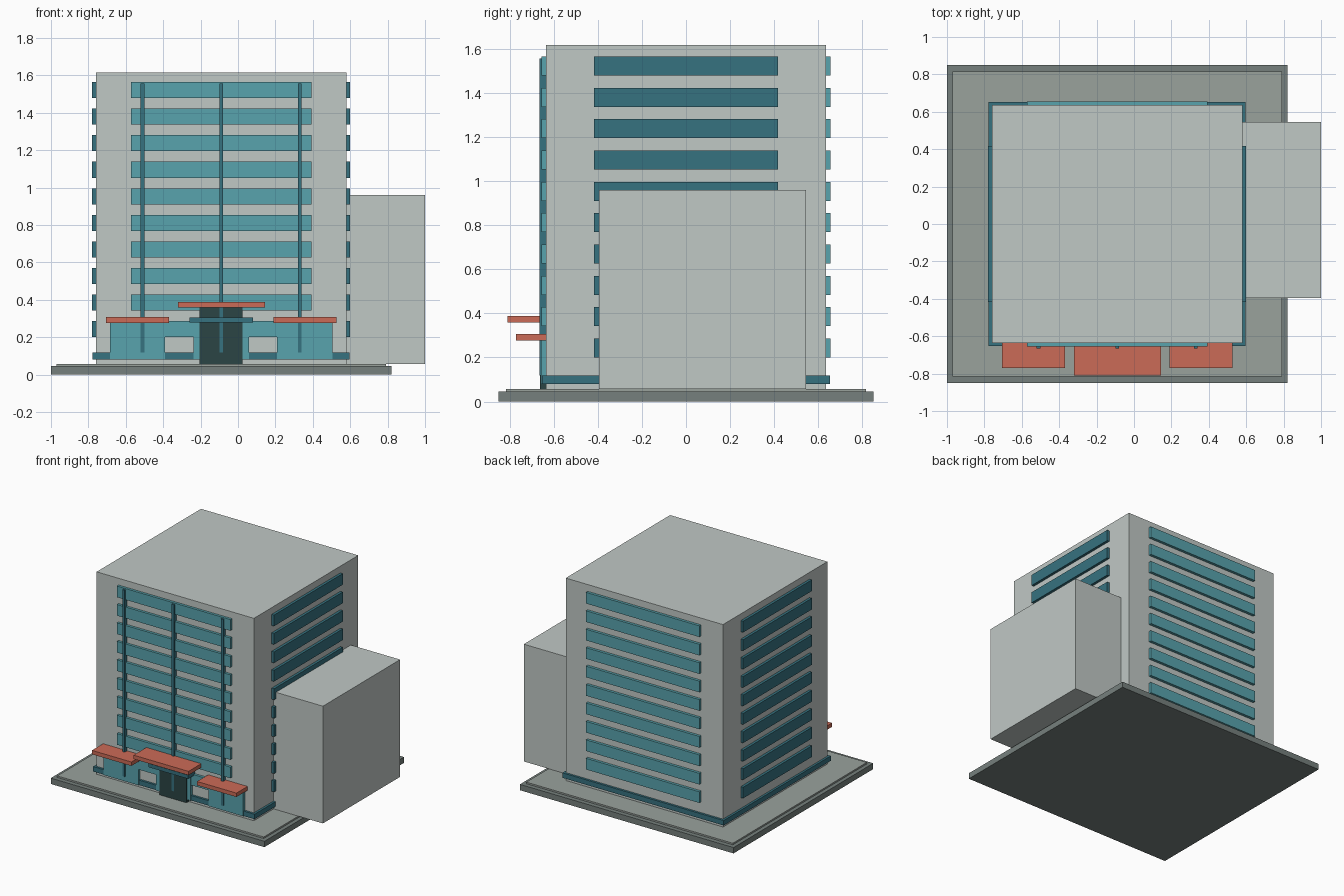
import bpy


def material(name, rgb):
    m = bpy.data.materials.new(name)
    m.diffuse_color = (*rgb, 1)
    return m


WALL = material("wall", (0.53, 0.58, 0.56))
GLASS = material("glass", (0.098, 0.366, 0.418))
TRIM = material("dark_glass", (0.037, 0.168, 0.216))
DOOR = material("door", (0.024, 0.058, 0.058))
RED = material("canopy", (0.60, 0.147, 0.095))
BASE = material("base", (0.18, 0.216, 0.205))
PAVE = material("paving", (0.32, 0.36, 0.335))


def box(name, x, y, z, mat):
    """Box from (min, max) pairs on each axis."""
    v = [(a, b, c) for a in x for b in y for c in z]
    f = [(0, 1, 3, 2), (4, 6, 7, 5), (0, 4, 5, 1),
         (2, 3, 7, 6), (0, 2, 6, 4), (1, 5, 7, 3)]
    me = bpy.data.meshes.new(name)
    me.from_pydata(v, [], f)
    me.materials.append(mat)
    ob = bpy.data.objects.new(name, me)
    bpy.context.collection.objects.link(ob)
    return ob


# Ground slab and paving
box("base_slab", (-1, 0.82), (-0.85, 0.85), (0, 0.045), BASE)
box("paving", (-0.97, 0.79), (-0.815, 0.815), (0.045, 0.057), PAVE)

# Main tower and side wing
box("tower", (-0.76, 0.58), (-0.635, 0.635), (0.057, 1.616), WALL)
box("side_wing", (0.575, 1.0), (-0.395, 0.545), (0.057, 0.96), WALL)

# Dark band around the foot of the tower
box("foot_band", (-0.777, 0.597), (-0.652, 0.652), (0.08, 0.118), TRIM)

# Ten floors of ribbon windows on all four sides
for i in range(10):
    z = (0.2 + i * 0.142, 0.286 + i * 0.142)
    box(f"front_window_{i}", (-0.573, 0.393), (-0.655, -0.625), z, GLASS)
    box(f"back_window_{i}", (-0.573, 0.393), (0.625, 0.656), z, GLASS)
    box(f"left_window_{i}", (-0.78, -0.75), (-0.418, 0.418), z, TRIM)
    box(f"right_window_{i}", (0.57, 0.60), (-0.418, 0.418), z, TRIM)

# Vertical fins on the front
for i, x in enumerate((-0.51, -0.09, 0.33)):
    box(f"front_fin_{i}", (x - 0.01, x + 0.01), (-0.665, -0.63), (0.118, 1.555), TRIM)

# Shop fronts at street level
for i, x in enumerate((-0.537, -0.09, 0.357)):
    box(f"shop_glass_{i}", (x - 0.148, x + 0.148), (-0.658, -0.63), (0.08, 0.29), GLASS)

# Entrance door and lintel
box("entrance_door", (-0.205, 0.025), (-0.662, -0.63), (0.057, 0.36), DOOR)
box("entrance_lintel", (-0.26, 0.08), (-0.72, -0.63), (0.278, 0.306), TRIM)

# Red canopies
box("main_canopy", (-0.322, 0.145), (-0.81, -0.63), (0.358, 0.388), RED)
for i, x in enumerate((-0.537, 0.358)):
    box(f"side_canopy_{i}", (x - 0.168, x + 0.168), (-0.77, -0.63), (0.277, 0.307), RED)
